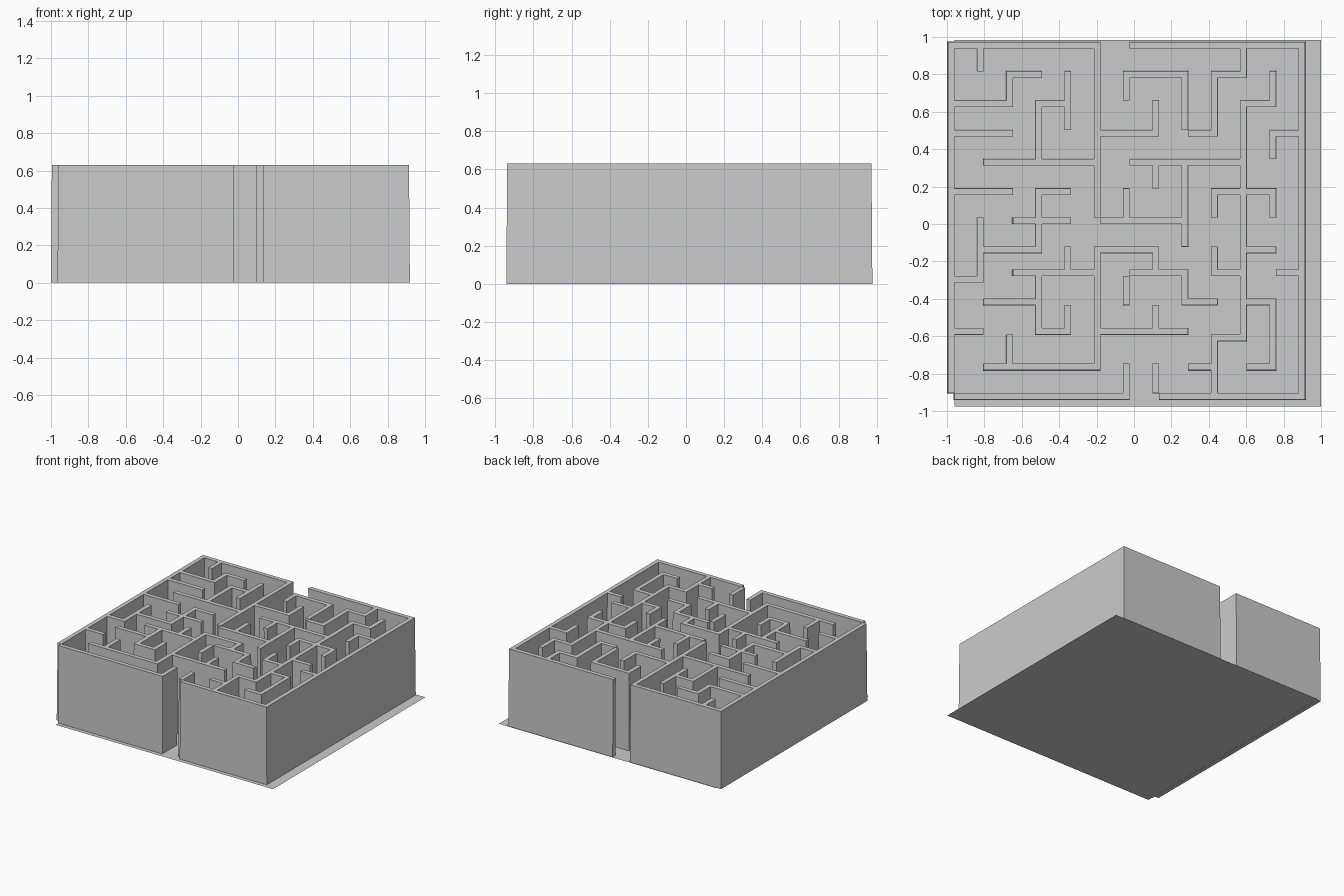
import bpy, bmesh

PITCH, THICK, HEIGHT, TAPER = 0.157, 0.035, 0.63, 0.995
LEFT, BACK = -1.0, 0.977
CENTRE_X, CENTRE_Y = -0.04, 0.017

# Walls running left-right, one string per grid line from back to front
ACROSS = [
    "#####.######", "..#...##.#..", "##.#......#.", "##...##.#..#",
    ".####.####..", "##.#.....##.", "..##.###....", ".##..##...#.",
    "..###.##.#.#", ".##.....#.#.", "#..#.###....", ".####...#.#.",
    "######.#####",
]
# Walls running back-front, one string per grid line from left to right
ALONG = [
    "############", "#.....##....", ".#........#.", "..##.##.##..",
    ".##....#.#..", "######.####.", ".#...#..#..#", "..#.#..#.#.#",
    ".##.###.#...", ".##..#.#..##", "#.########..", ".#.#.#...##.",
    "############",
]


def col(i):
    return LEFT + PITCH * i


def row(j):
    return BACK - PITCH * j


def across_box(i, j, shift=0.0):
    top = row(j) + shift
    return (col(i) + THICK, col(i + 1) + THICK, top - THICK, top)


def wall_boxes():
    boxes = []
    for j, line in enumerate(ACROSS):
        # Three grid lines sit one wall thickness further back
        shift = THICK if 8 <= j <= 10 else 0.0
        boxes += [across_box(i, j, shift) for i, c in enumerate(line) if c == "#"]
    for i, line in enumerate(ALONG):
        boxes += [(col(i), col(i) + THICK, row(j + 1), row(j))
                  for j, c in enumerate(line) if c == "#"]
    return boxes + [across_box(0, 8), across_box(9, 10)]


def add_object(name, bm, mat):
    mesh = bpy.data.meshes.new(name)
    bm.to_mesh(mesh)
    bm.free()
    mesh.materials.append(mat)
    obj = bpy.data.objects.new(name, mesh)
    bpy.context.collection.objects.link(obj)
    return obj


def make_walls(mat):
    # Merge the wall footprints into one plan, free of overlaps
    boxes = [tuple(round(v, 4) for v in b) for b in wall_boxes()]
    xs = sorted({v for b in boxes for v in b[:2]})
    ys = sorted({v for b in boxes for v in b[2:]})
    bm = bmesh.new()
    for xa, xb in zip(xs, xs[1:]):
        for ya, yb in zip(ys, ys[1:]):
            mx, my = (xa + xb) / 2, (ya + yb) / 2
            if any(b[0] < mx < b[1] and b[2] < my < b[3] for b in boxes):
                corners = ((xa, ya), (xb, ya), (xb, yb), (xa, yb))
                bm.faces.new([bm.verts.new((x, y, 0)) for x, y in corners])
    bmesh.ops.remove_doubles(bm, verts=bm.verts, dist=0.0005)

    # Raise the plan and draw the top in slightly
    ext = bmesh.ops.extrude_face_region(bm, geom=bm.faces[:], use_keep_orig=True)
    for v in ext["geom"]:
        if isinstance(v, bmesh.types.BMVert):
            v.co.x = CENTRE_X + (v.co.x - CENTRE_X) * TAPER
            v.co.y = CENTRE_Y + (v.co.y - CENTRE_Y) * TAPER
            v.co.z = HEIGHT
    bmesh.ops.recalc_face_normals(bm, faces=bm.faces)
    bmesh.ops.dissolve_limit(bm, angle_limit=0.002, verts=bm.verts, edges=bm.edges)
    return add_object("maze_walls", bm, mat)


def make_floor(mat):
    # Thin ground sheet, offset from the walls
    bm = bmesh.new()
    corners = ((-0.96, -0.977), (1, -0.977), (1, 0.983), (-0.96, 0.983))
    bm.faces.new([bm.verts.new((x, y, 0)) for x, y in corners])
    return add_object("floor", bm, mat)


cube = bpy.data.objects.get("Cube")
if cube:
    bpy.data.objects.remove(cube, do_unlink=True)

grey = bpy.data.materials.new("plain_grey")
grey.use_nodes = True
grey.diffuse_color = (0.6, 0.6, 0.6, 1)
grey.node_tree.nodes["Principled BSDF"].inputs["Base Color"].default_value = (0.6, 0.6, 0.6, 1)

make_walls(grey)
make_floor(grey)
